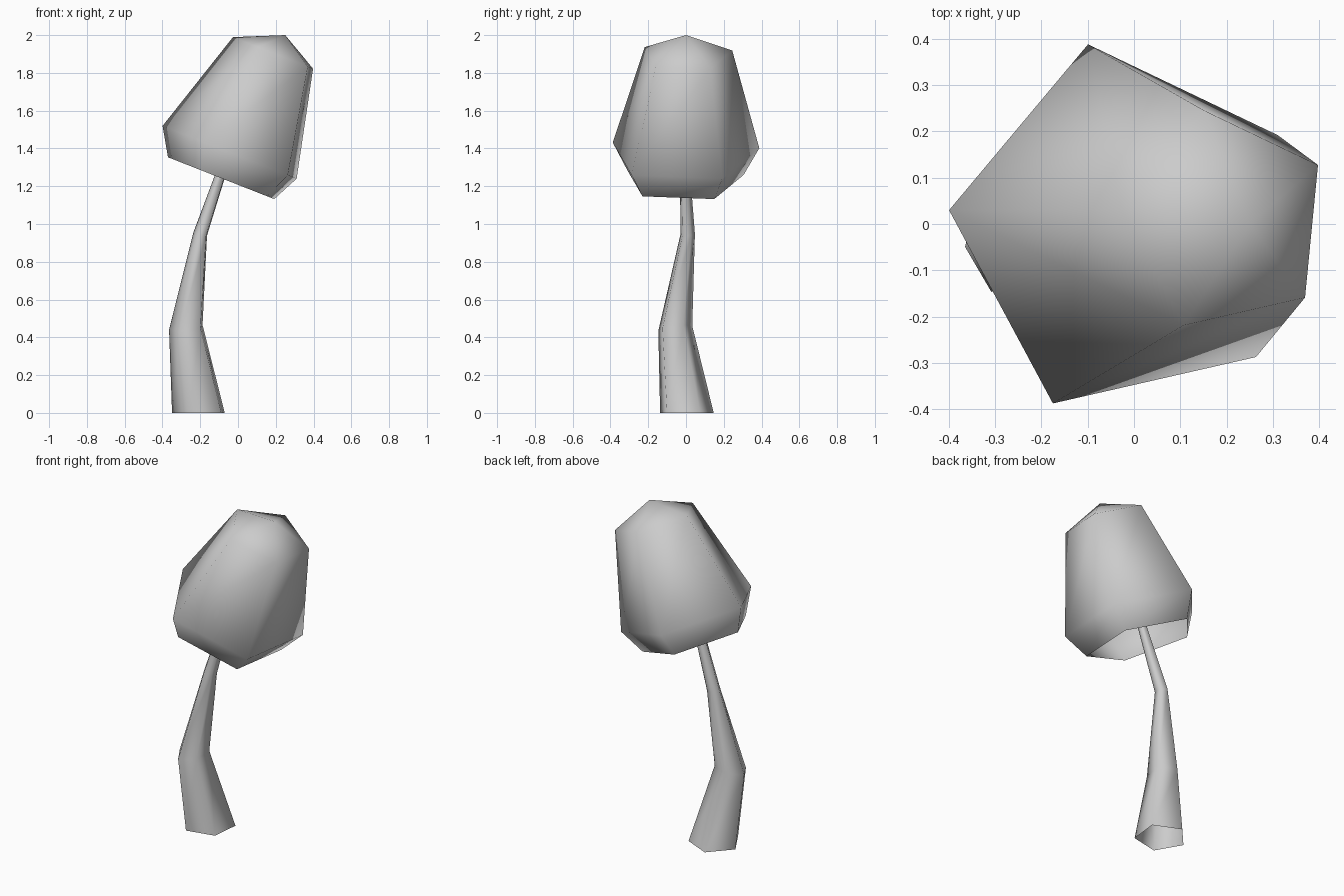
import bpy, bmesh
from math import cos, sin, radians
from mathutils import Vector

SIDES = 5
START = radians(30)

cube = bpy.data.objects.get("Cube")
if cube:
    bpy.data.objects.remove(cube, do_unlink=True)

grey = bpy.data.materials.new("plain grey")
grey.use_nodes = True
colour = (0.6, 0.6, 0.6, 1)
grey.diffuse_color = colour
grey.node_tree.nodes["Principled BSDF"].inputs["Base Color"].default_value = colour


def add_ring(bm, centre, radius, normal):
    """Five-sided ring of vertices lying square to its normal."""
    turn = Vector((0, 0, 1)).rotation_difference(Vector(normal))
    ring = []
    for i in range(SIDES):
        a = START + radians(360 / SIDES) * i
        ring.append(bm.verts.new(Vector(centre) + turn @ Vector((radius * cos(a), radius * sin(a), 0))))
    return ring


def loft(name, sections, apex=None):
    """Open-bottomed skin through the rings, closed by a fan if an apex is given."""
    bm = bmesh.new()
    rings = [add_ring(bm, *s) for s in sections]
    for low, high in zip(rings, rings[1:]):
        for i in range(SIDES):
            j = (i + 1) % SIDES
            bm.faces.new((low[i], low[j], high[j], high[i]))
    if apex:
        tip = bm.verts.new(apex)
        for i in range(SIDES):
            bm.faces.new((rings[-1][i], rings[-1][(i + 1) % SIDES], tip))
    for f in bm.faces:
        f.smooth = True
    mesh = bpy.data.meshes.new(name)
    bm.to_mesh(mesh)
    bm.free()
    mesh.materials.append(grey)
    obj = bpy.data.objects.new(name, mesh)
    bpy.context.collection.objects.link(obj)
    return obj


# Bent, tapering stem that runs up inside the cap
loft("stem", [
    ((-0.20, 0.0, 0.0), 0.15, (0, 0, 1)),
    ((-0.27, -0.06, 0.45), 0.096, (-0.11, -0.14, 1)),
    ((-0.198, 0.008, 0.945), 0.04, (0.2, 0, 1)),
    ((-0.02, -0.015, 1.47), 0.022, (0.34, 0, 1)),
])

# Hollow cap leaning to one side
lean = (0.366, 0, 0.93)
loft("cap", [
    ((-0.07, -0.013, 1.235), 0.325, lean),
    ((-0.02, -0.013, 1.37), 0.41, lean),
    ((0.20, 0.005, 1.90), 0.245, lean),
], apex=(0.25, 0.0, 2.0))
